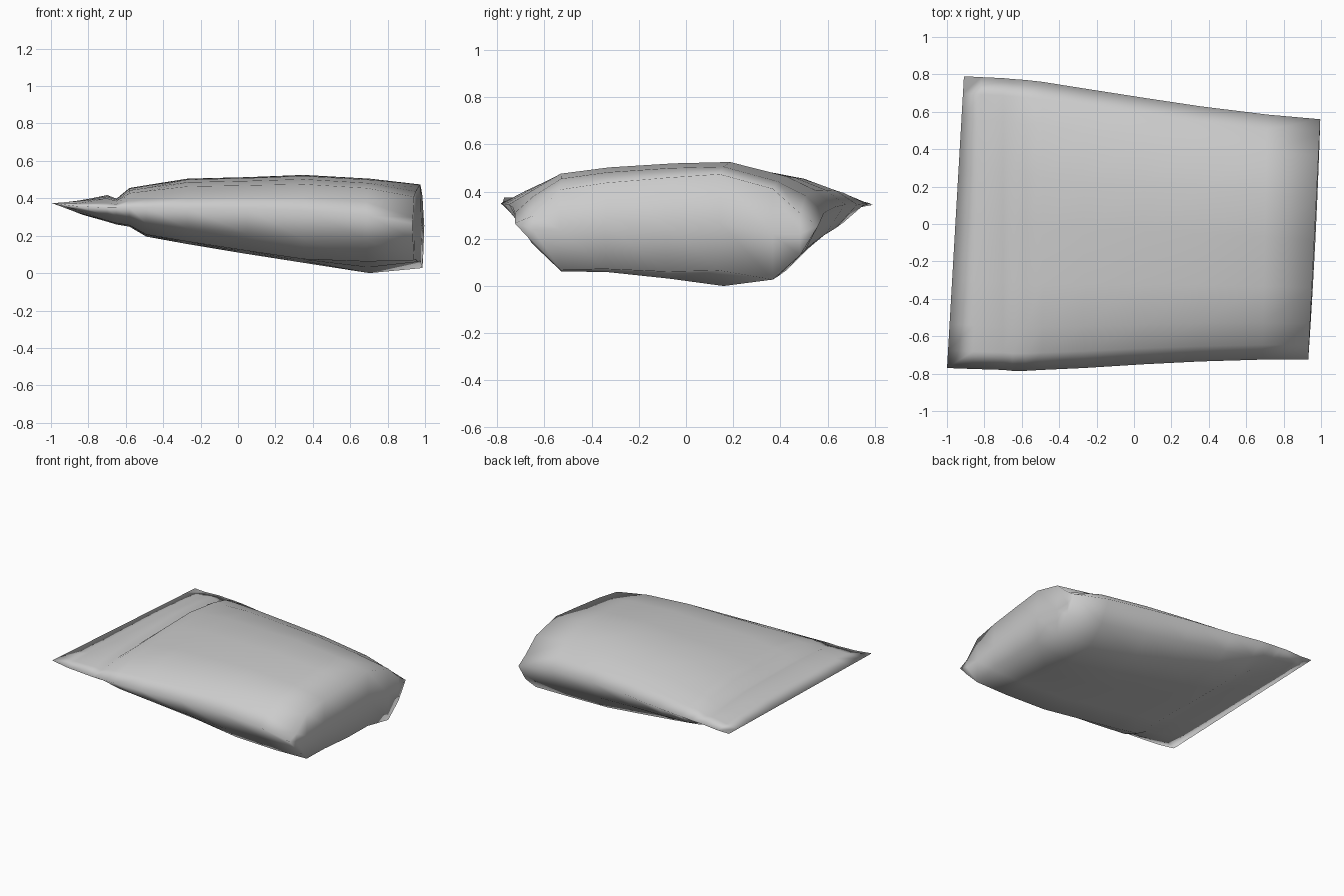
import bpy
import bmesh

default_cube = bpy.data.objects.get("Cube")
if default_cube:
    bpy.data.objects.remove(default_cube, do_unlink=True)


def make_material(name, colour):
    material = bpy.data.materials.new(name)
    material.use_nodes = True
    material.diffuse_color = colour
    material.node_tree.nodes["Principled BSDF"].inputs["Base Color"].default_value = colour
    return material


# Profiles across the sack: position between the side seams, and how far
# the cloth bulges away from the seam there
ACROSS = [-1, -.88, -.7, -.4, 0, .35, .7, .88, 1]
UPPER_BODY = [0, .36, .74, .88, .97, 1, .68, .37, 0]
UPPER_END = [0, .15, .67, .81, .92, 1, .72, .24, 0]
LOWER_BODY = [0, .55, .93, .94, .97, 1, .96, .52, 0]
LOWER_HUMP = [0, .42, .8, .81, .9, 1, .87, .5, 0]
LOWER_END = [0, .36, .85, .83, .87, .84, 1, .55, 0]

# Sections from the flat crimped end to the full end:
# x, skew, tilt, front edge, back edge, seam height, top, bottom
SECTIONS = [
    (-.955, .058, -.02, -.77, .79, .36, .36, .36),
    (-.84, .03, -.01, -.775, .785, .35, .39, .315),
    (-.7, 0, 0, -.78, .78, .35, .417, .275),
    (-.65, 0, 0, -.785, .775, .35, .398, .26),
    (-.58, 0, 0, -.785, .77, .35, .455, .248),
    (-.49, 0, 0, -.78, .76, .35, .47, .195),
    (-.27, 0, 0, -.77, .725, .345, .505, .155),
    (.05, 0, 0, -.75, .675, .345, .513, .102),
    (.35, 0, 0, -.735, .63, .335, .525, .055),
    (.7, .02, 0, -.725, .585, .31, .505, 0),
    (.968, .05, -.008, -.725, .56, .26, .475, .03),
]
BODY_COUNT = len(SECTIONS) - 2
UPPER_PROFILES = [UPPER_BODY] * (BODY_COUNT + 1) + [UPPER_END]
LOWER_PROFILES = [LOWER_BODY] * BODY_COUNT + [LOWER_HUMP, LOWER_END]


def section_row(bm, section, bulge, upper):
    x, skew, tilt, front, back, seam, top, bottom = section
    limit = top if upper else bottom
    row = []
    for across, amount in zip(ACROSS, bulge):
        y = (front + back) / 2 + across * (back - front) / 2
        z = seam + (limit - seam) * amount + tilt * y
        row.append(bm.verts.new((x + skew * y, y, z)))
    return row


def bridge(bm, first, second):
    for i in range(len(first) - 1):
        bm.faces.new((first[i], first[i + 1], second[i + 1], second[i]))


def build_sack():
    bm = bmesh.new()

    # Upper and lower cloth
    upper = [section_row(bm, s, p, True) for s, p in zip(SECTIONS, UPPER_PROFILES)]
    lower = [section_row(bm, s, p, False) for s, p in zip(SECTIONS, LOWER_PROFILES)]
    for rows in (upper, lower):
        for first, second in zip(rows, rows[1:]):
            bridge(bm, first, second)

    # Slightly swollen panel closing the full end
    middle = []
    for across, high, low in zip(ACROSS, upper[-1], lower[-1]):
        point = (high.co + low.co) / 2
        point.x += .006 * (1 - across * across)
        middle.append(bm.verts.new(point))
    bridge(bm, upper[-1], middle)
    bridge(bm, middle, lower[-1])

    # Join the side seams and the flat end
    bmesh.ops.remove_doubles(bm, verts=bm.verts[:], dist=.0001)
    bmesh.ops.recalc_face_normals(bm, faces=bm.faces[:])
    for face in bm.faces:
        face.smooth = True
    mesh = bpy.data.meshes.new("sack")
    bm.to_mesh(mesh)
    bm.free()
    sack = bpy.data.objects.new("sack", mesh)
    bpy.context.collection.objects.link(sack)
    return sack


sack = build_sack()
sack.data.materials.append(make_material("plain grey cloth", (.6, .6, .6, 1)))
